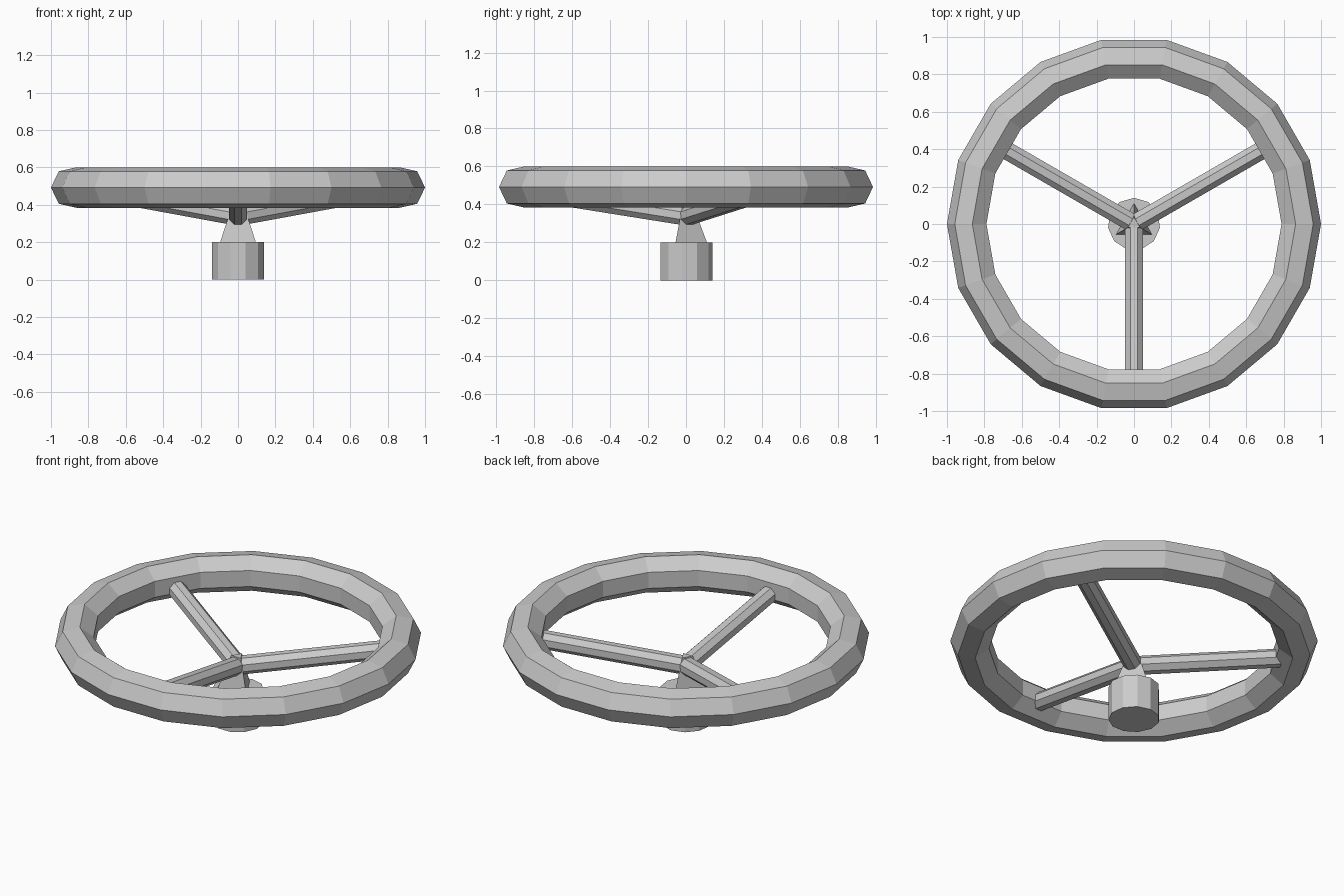
import bpy, bmesh
from math import sin, cos, tau, radians
from mathutils import Matrix, Vector

if "Cube" in bpy.data.objects:
    bpy.data.objects.remove(bpy.data.objects["Cube"])


def finish(name, bm):
    bmesh.ops.recalc_face_normals(bm, faces=bm.faces)
    me = bpy.data.meshes.new(name)
    bm.to_mesh(me)
    bm.free()
    ob = bpy.data.objects.new(name, me)
    bpy.context.collection.objects.link(ob)
    return ob


def frustum(name, sides, r1, r2, start, end, spin):
    """Flat-sided tapered cylinder between two points."""
    a, b = Vector(start), Vector(end)
    d = b - a
    bm = bmesh.new()
    mat = (Matrix.Translation((a + b) / 2) @ d.to_track_quat('Z', 'Y').to_matrix().to_4x4()
           if abs(d.normalized().z) < 0.99 else Matrix.Translation((a + b) / 2))
    # ring of points at each end, bridged and capped
    rings = [[bm.verts.new(mat @ Vector((r * cos(spin + tau * i / sides),
                                         r * sin(spin + tau * i / sides), z)))
              for i in range(sides)]
             for r, z in ((r1, -d.length / 2), (r2, d.length / 2))]
    for i in range(sides):
        j = (i + 1) % sides
        bm.faces.new((rings[0][i], rings[0][j], rings[1][j], rings[1][i]))
    bm.faces.new(rings[0])
    bm.faces.new(rings[1])
    return finish(name, bm)


def torus(name, major, minor, z, nu, nv):
    bm = bmesh.new()
    grid = []
    for i in range(nu):
        u = tau * i / nu
        ring = []
        for j in range(nv):
            v = tau * j / nv
            r = major + minor * cos(v)
            ring.append(bm.verts.new((r * cos(u), r * sin(u), z + minor * sin(v))))
        grid.append(ring)
    for i in range(nu):
        for j in range(nv):
            k, m = (i + 1) % nu, (j + 1) % nv
            bm.faces.new((grid[i][j], grid[k][j], grid[k][m], grid[i][m]))
    return finish(name, bm)


# Rim
torus("rim", 0.889, 0.111, 0.492, 18, 7)

# Column base and three-sided hub
frustum("column_base", 11, 0.14, 0.14, (0, 0, 0), (0, 0, 0.2), radians(90))
frustum("hub", 3, 0.11, 0.037, (0, 0, 0.2), (0, 0, 0.395), radians(90))

# Spokes
for n, deg in enumerate((-90, 30, 150)):
    c, s = cos(radians(deg)), sin(radians(deg))
    frustum(f"spoke_{n + 1}", 8, 0.052, 0.052, (0, 0, 0.337), (0.81 * c, 0.81 * s, 0.466), radians(22.5))
